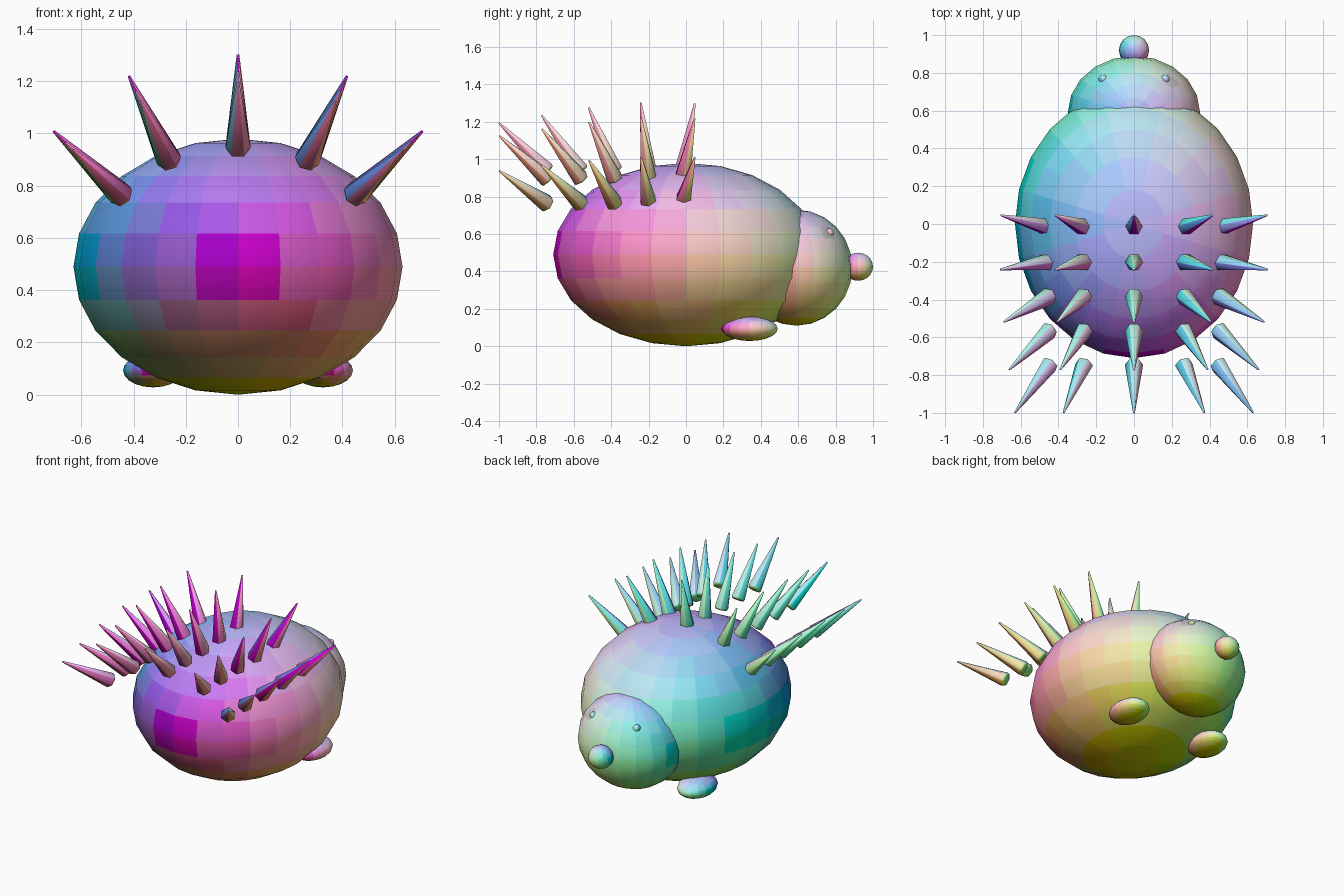
import bpy, bmesh, math
from mathutils import Vector, Matrix

if "Cube" in bpy.data.objects:
    bpy.data.objects.remove(bpy.data.objects["Cube"])


def tint(normal):
    # rainbow colouring: the colour of a face follows the way it points
    color = [round((c + 1) / 2, 1) for c in normal]
    name = "tint_" + "_".join(str(round(c * 10)) for c in color)
    mat = bpy.data.materials.get(name)
    if mat is None:
        mat = bpy.data.materials.new(name)
        mat.diffuse_color = (*color, 1)
        mat.use_nodes = True
        mat.node_tree.nodes["Principled BSDF"].inputs["Base Color"].default_value = mat.diffuse_color
    return mat


def add_object(name, bm):
    bm.normal_update()
    mesh = bpy.data.meshes.new(name)
    slots = {}
    for f in bm.faces:
        f.smooth = True
        mat = tint(f.normal)
        if mat.name not in slots:
            slots[mat.name] = len(slots)
            mesh.materials.append(mat)
        f.material_index = slots[mat.name]
    bm.to_mesh(mesh)
    bm.free()
    obj = bpy.data.objects.new(name, mesh)
    bpy.context.collection.objects.link(obj)
    return obj


def ellipsoid(name, center, radii, segments, rings):
    bm = bmesh.new()
    bmesh.ops.create_uvsphere(bm, u_segments=segments, v_segments=rings, radius=1)
    bmesh.ops.transform(bm, verts=bm.verts,
                        matrix=Matrix.Translation(center) @ Matrix.Diagonal((*radii, 1)))
    return add_object(name, bm)


def spine(name, base, direction):
    # six-sided cone with a softened base rim, standing on its base point
    bm = bmesh.new()
    bmesh.ops.create_cone(bm, cap_ends=True, segments=6, radius1=0.05,
                          radius2=0.005, depth=SPINE_LENGTH)
    rim = [e for e in bm.edges if all(v.co.z < 0 for v in e.verts)]
    bmesh.ops.bevel(bm, geom=rim, offset=0.016, segments=2, profile=0.5, affect='EDGES')
    turn = Vector((0, 0, 1)).rotation_difference(direction).to_matrix().to_4x4()
    place = (Matrix.Translation(base) @ turn @ Matrix.Translation((0, 0, SPINE_LENGTH / 2))
             @ Matrix.Rotation(math.radians(30), 4, 'Z'))
    bmesh.ops.transform(bm, matrix=place, verts=bm.verts)
    return add_object(name, bm)


# body, head and nose
ellipsoid("body", (0, 0, 0.49), (0.63, 0.71, 0.49), 24, 12)
ellipsoid("head", (0, 0.59, 0.42), (0.35, 0.30, 0.31), 20, 12)
ellipsoid("nose", (0, 0.92, 0.425), (0.08, 0.08, 0.075), 16, 10)

# paired feet and eyes
for side, s in (("left", -1), ("right", 1)):
    ellipsoid(side + "_foot", (s * 0.325, 0.34, 0.093), (0.115, 0.15, 0.065), 16, 10)
    ellipsoid(side + "_eye", (s * 0.163, 0.765, 0.605), (0.025, 0.025, 0.025), 12, 8)

# spines: five rows of five, fanning out from a point inside the body
SPINE_LENGTH = 0.37
FAN_CENTER = Vector((0, -0.13, 0.34))
COLUMNS = ((-0.44, 0.757), (-0.26, 0.888), (0, 0.935), (0.26, 0.888), (0.44, 0.757))
for row in range(5):
    for col, (x, z) in enumerate(COLUMNS):
        base = Vector((x, -0.02 - 0.179 * row, z))
        spine(f"spine_{row + 1}_{col + 1}", base, (base - FAN_CENTER).normalized())
